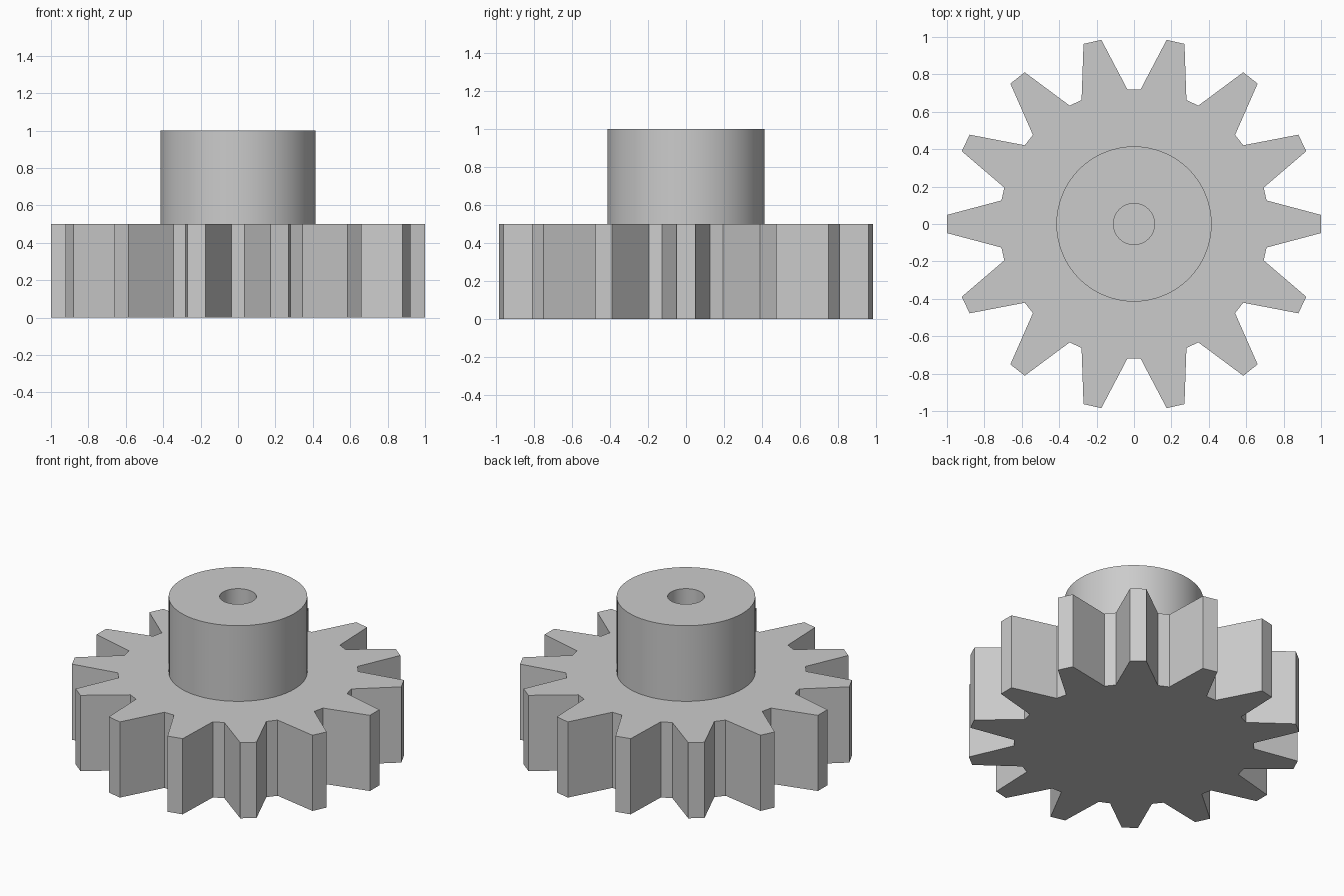
import bpy, bmesh
from math import sin, cos, pi, radians

cube = bpy.data.objects.get("Cube")
if cube:
    bpy.data.objects.remove(cube, do_unlink=True)

TEETH = 14
ROOT_RADIUS, TIP_RADIUS = 0.72, 1.0
HALF_LAND = radians(2.8)      # half angle of each tip and each root flat
GEAR_TOP, HUB_TOP = 0.5, 1.0
HUB_RADIUS, BORE_RADIUS = 0.415, 0.11
SEGMENTS = 64

grey = bpy.data.materials.new("plain grey")
grey.use_nodes = True
colour = (0.6, 0.6, 0.6, 1)
grey.diffuse_color = colour
grey.node_tree.nodes["Principled BSDF"].inputs["Base Color"].default_value = colour


def add_object(name, bm):
    mesh = bpy.data.meshes.new(name)
    bm.to_mesh(mesh)
    bm.free()
    mesh.materials.append(grey)
    obj = bpy.data.objects.new(name, mesh)
    bpy.context.collection.objects.link(obj)
    return obj


def polar(radius, angle, z):
    return (radius * cos(angle), radius * sin(angle), z)


# Toothed wheel: alternate tip and root flats, extruded upward
bm = bmesh.new()
outline = []
for i in range(TEETH * 2):
    radius = ROOT_RADIUS if i % 2 else TIP_RADIUS
    for side in (-1, 1):
        angle = i * pi / TEETH + side * HALF_LAND
        outline.append(bm.verts.new(polar(radius, angle, 0)))
base = bm.faces.new(outline)
top = bmesh.ops.extrude_face_region(bm, geom=[base], use_keep_orig=True)
bmesh.ops.translate(bm, vec=(0, 0, GEAR_TOP),
                    verts=[v for v in top["geom"] if isinstance(v, bmesh.types.BMVert)])
bmesh.ops.recalc_face_normals(bm, faces=bm.faces)
add_object("toothed_wheel", bm)

# Hub: outer wall, flat rim and bore wall, with the wheel as the bore floor
bm = bmesh.new()
profile = [(HUB_RADIUS, GEAR_TOP), (HUB_RADIUS, HUB_TOP),
           (BORE_RADIUS, HUB_TOP), (BORE_RADIUS, GEAR_TOP)]
rings = [[bm.verts.new(polar(r, 2 * pi * i / SEGMENTS, z)) for i in range(SEGMENTS)]
         for r, z in profile]
for lower, upper in zip(rings, rings[1:]):
    for i in range(SEGMENTS):
        j = (i + 1) % SEGMENTS
        bm.faces.new((lower[i], lower[j], upper[j], upper[i]))
hub = add_object("hub", bm)

bpy.ops.object.select_all(action="DESELECT")
hub.select_set(True)
bpy.context.view_layer.objects.active = hub
bpy.ops.object.shade_smooth_by_angle(angle=radians(30))
